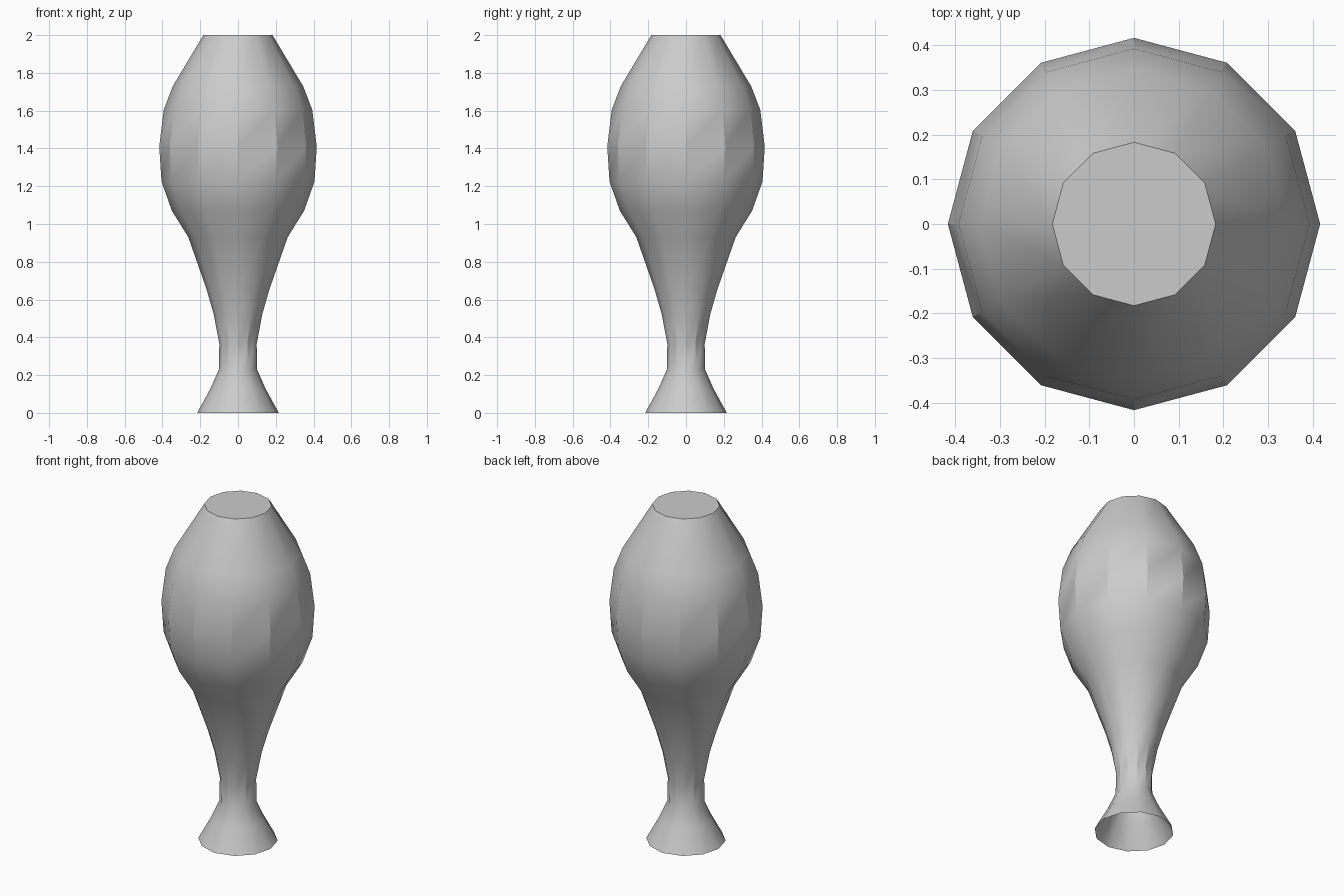
import bpy, bmesh, math

if "Cube" in bpy.data.objects:
    bpy.data.objects.remove(bpy.data.objects["Cube"])

SIDES = 12

# (radius, height) outline from the foot to the top
PROFILE = [
    (0.216, 0.0), (0.145, 0.13), (0.101, 0.23), (0.099, 0.365),
    (0.128, 0.52), (0.165, 0.65), (0.263, 0.93), (0.35, 1.07),
    (0.405, 1.225), (0.417, 1.41), (0.393, 1.605), (0.345, 1.73),
    (0.183, 2.0),
]

grey = bpy.data.materials.new("light_grey")
grey.diffuse_color = (0.6, 0.6, 0.6, 1)
grey.use_nodes = True
grey.node_tree.nodes["Principled BSDF"].inputs["Base Color"].default_value = grey.diffuse_color

# Vase body: lathed rings, open foot, closed top
bm = bmesh.new()
rings = []
for r, z in PROFILE:
    rings.append([bm.verts.new((r * math.cos(math.tau * i / SIDES),
                                r * math.sin(math.tau * i / SIDES), z))
                  for i in range(SIDES)])
for low, high in zip(rings, rings[1:]):
    for i in range(SIDES):
        j = (i + 1) % SIDES
        bm.faces.new((low[i], low[j], high[j], high[i]))
bm.faces.new(rings[-1])

mesh = bpy.data.meshes.new("vase_body")
bm.to_mesh(mesh)
bm.free()
mesh.materials.append(grey)
vase = bpy.data.objects.new("vase_body", mesh)
bpy.context.collection.objects.link(vase)

# Smooth sides with crisp facets on the near-vertical bands and the rim
bpy.context.view_layer.objects.active = vase
vase.select_set(True)
bpy.ops.object.shade_smooth_by_angle(angle=math.radians(29))
